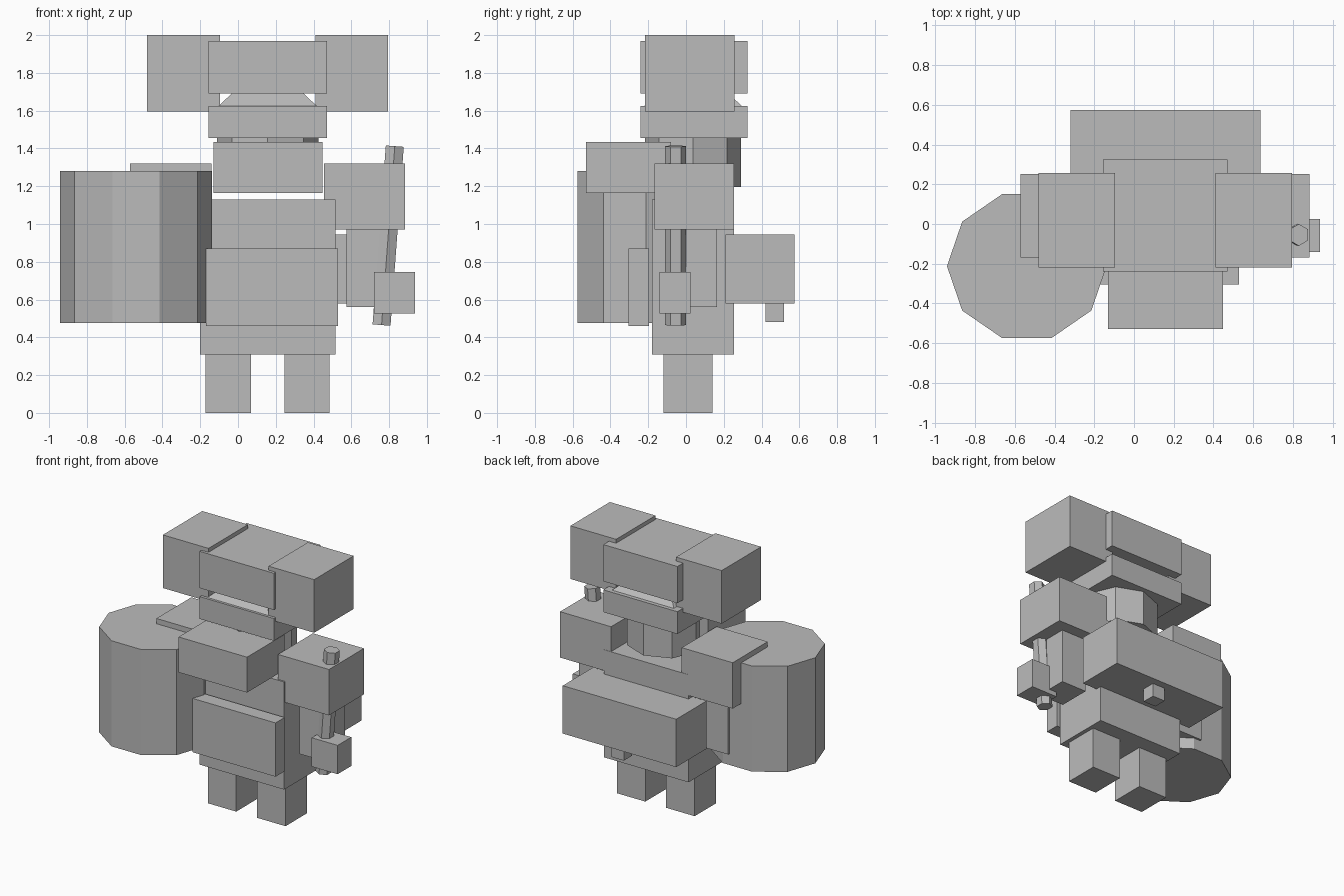
import bpy, math
from mathutils import Vector

if "Cube" in bpy.data.objects:
    bpy.data.objects.remove(bpy.data.objects["Cube"])

MID = 0.157  # symmetry plane of the figure (the barrel shield shifts it off x = 0)

grey = bpy.data.materials.new("stone grey")
grey.diffuse_color = (0.5, 0.5, 0.5, 1)
grey.use_nodes = True
grey.node_tree.nodes["Principled BSDF"].inputs["Base Color"].default_value = grey.diffuse_color


def finish(ob, name):
    ob.name = name
    ob.data.name = name
    ob.data.materials.append(grey)
    return ob


def box(name, x, y, z):
    """Box from its (min, max) range on each axis."""
    bpy.ops.mesh.primitive_cube_add(size=1)
    ob = bpy.context.object
    for v in ob.data.vertices:
        v.co = [(r[0] + r[1]) / 2 + c * (r[1] - r[0]) for c, r in zip(v.co, (x, y, z))]
    return finish(ob, name)


def pair(name, x, y, z):
    """Box on the right side plus its mirror image about MID."""
    box(name + "_right", x, y, z)
    box(name + "_left", (2 * MID - x[1], 2 * MID - x[0]), y, z)


def prism(name, sides, start, end, rx, ry, turn=0.0, top=1.0):
    """Flat-sided prism between two points; top scales the upper end."""
    start, end = Vector(start), Vector(end)
    axis = end - start
    bpy.ops.mesh.primitive_cone_add(vertices=sides, radius1=1, radius2=top, depth=axis.length)
    ob = bpy.context.object
    for v in ob.data.vertices:
        c, s = math.cos(turn), math.sin(turn)
        v.co = ((v.co.x * c - v.co.y * s) * rx, (v.co.x * s + v.co.y * c) * ry, v.co.z)
    ob.location = (start + end) / 2
    ob.rotation_euler = (0, math.atan2(axis.x, axis.z), 0)
    return finish(ob, name)


# legs and torso
pair("leg", (0.245, 0.485), (-0.12, 0.14), (0, 0.32))
box("torso", (-0.20, 0.515), (-0.18, 0.255), (0.31, 1.13))
box("apron_plate", (-0.17, 0.53), (-0.305, -0.195), (0.46, 0.87))

# neck, head and helmet
prism("neck", 8, (MID, 0.037, 1.195), (MID, 0.037, 1.55), 0.268, 0.253)
box("jaw_slab", (-0.155, 0.47), (-0.24, 0.325), (1.455, 1.625))
r2 = math.sqrt(2)
prism("head", 4, (MID, 0.037, 1.62), (MID, 0.037, 1.72), 0.265 * r2, 0.263 * r2,
      turn=math.pi / 4, top=0.6)
box("brow_slab", (-0.155, 0.47), (-0.24, 0.325), (1.69, 1.97))
pair("helmet_horn", (0.41, 0.795), (-0.218, 0.257), (1.595, 2.0))
box("beard", (-0.13, 0.447), (-0.53, -0.08), (1.165, 1.435))

# arms
pair("shoulder", (0.455, 0.885), (-0.168, 0.253), (0.97, 1.32))
pair("forearm", (0.575, 0.785), (-0.08, 0.165), (0.56, 0.98))
box("hand", (0.72, 0.938), (-0.14, 0.025), (0.525, 0.745))

# tilted hexagonal staff held in the hand
prism("staff", 6, (0.76, -0.055, 0.465), (0.83, -0.055, 1.412), 0.055, 0.055)

# ten-sided barrel shield on the left arm
prism("barrel_shield", 10, (-0.54, -0.212, 0.475), (-0.54, -0.212, 1.28), 0.402, 0.381,
      turn=math.pi / 2)

# pack on the back with a small peg beneath
box("backpack", (-0.32, 0.637), (0.21, 0.575), (0.58, 0.945))
box("backpack_peg", (0.16, 0.265), (0.42, 0.52), (0.48, 0.59))
